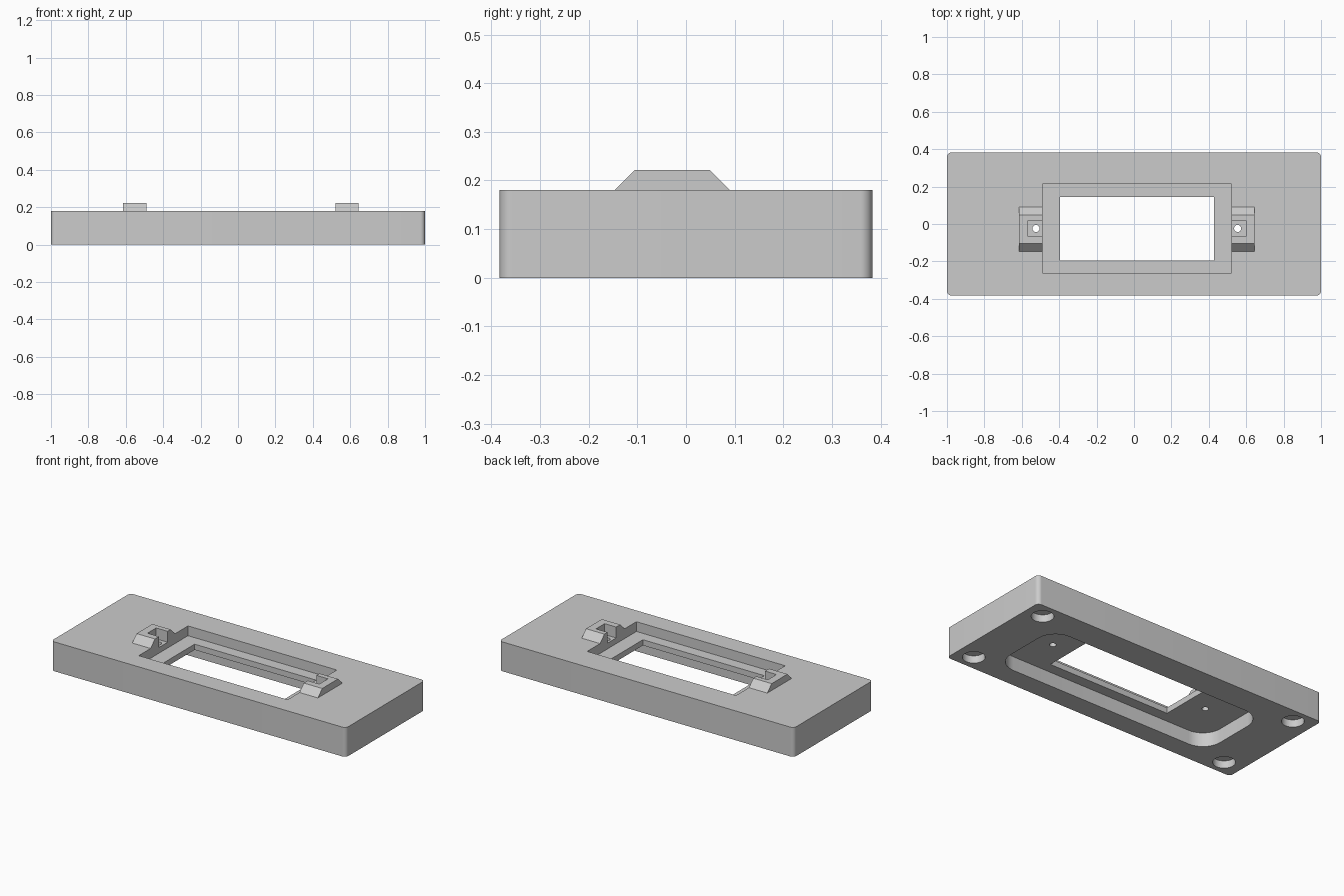
import bpy, bmesh, math

cube = bpy.data.objects.get("Cube")
if cube:
    bpy.data.objects.remove(cube, do_unlink=True)

grey = bpy.data.materials.new("plain grey")
grey.use_nodes = True
GREY = (0.6, 0.6, 0.6, 1)
grey.diffuse_color = GREY
grey.node_tree.nodes["Principled BSDF"].inputs["Base Color"].default_value = GREY


def prism(name, outline, depth, axis="z"):
    """Extrude a closed outline along z, or a (y, z) outline along x."""
    bm = bmesh.new()
    lo, hi = depth
    if axis == "z":
        pts, move = [(a, b, lo) for a, b in outline], (0, 0, hi - lo)
    else:
        pts, move = [(lo, a, b) for a, b in outline], (hi - lo, 0, 0)
    face = bm.faces.new([bm.verts.new(p) for p in pts])
    ext = bmesh.ops.extrude_face_region(bm, geom=[face])
    verts = [g for g in ext["geom"] if isinstance(g, bmesh.types.BMVert)]
    bmesh.ops.translate(bm, vec=move, verts=verts)
    bmesh.ops.recalc_face_normals(bm, faces=bm.faces)
    mesh = bpy.data.meshes.new(name)
    bm.to_mesh(mesh)
    bm.free()
    mesh.materials.append(grey)
    obj = bpy.data.objects.new(name, mesh)
    bpy.context.collection.objects.link(obj)
    return obj


def rect(x0, x1, y0, y1, r=0, steps=10):
    """Rectangle outline with optional rounded corners."""
    if not r:
        return [(x0, y0), (x1, y0), (x1, y1), (x0, y1)]
    centres = [(x1 - r, y1 - r), (x0 + r, y1 - r), (x0 + r, y0 + r), (x1 - r, y0 + r)]
    return [(cx + r * math.cos(a), cy + r * math.sin(a))
            for q, (cx, cy) in enumerate(centres)
            for a in [(q + i / steps) * math.pi / 2 for i in range(steps + 1)]]


def circle(cx, cy, r, n=32):
    return [(cx + r * math.cos(i * math.tau / n), cy + r * math.sin(i * math.tau / n))
            for i in range(n)]


def combine(target, tool, operation):
    mod = target.modifiers.new(operation, "BOOLEAN")
    mod.operation, mod.object, mod.solver = operation, tool, "EXACT"
    bpy.context.view_layer.objects.active = target
    bpy.ops.object.modifier_apply(modifier=mod.name)
    bpy.data.objects.remove(tool, do_unlink=True)


def cut(outline, lo, hi):
    combine(plate, prism("cutter", outline, (lo, hi)), "DIFFERENCE")


TOP, FLOOR, ROOF = 0.18, 0.12, 0.085
CX, CY = 0.015, -0.024

# Main plate
plate = prism("base_plate", rect(-1, 1, -0.383, 0.383, 0.025), (0, TOP))

# Sloped screw blocks at both ends of the window
slope = [(-0.157, 0.17), (-0.105, 0.222), (0.048, 0.222), (0.1, 0.17)]
for side in (-1, 1):
    ends = sorted((CX + side * 0.63, CX + side * 0.45))
    combine(plate, prism("screw_block", slope, ends, "x"), "UNION")

# Stepped window from above and rounded pocket from below
cut(rect(-0.49, 0.52, -0.262, 0.215), FLOOR, 0.3)
cut(rect(-0.725, 0.755, -0.26, 0.215, 0.12), -0.1, ROOF)
cut(rect(-0.396, 0.428, -0.194, 0.145), 0.05, 0.3)

# Nut slots and screw holes in the blocks
for side in (-1, 1):
    x0, x1 = sorted((CX + side * 0.583, CX + side * 0.48))
    cut(rect(x0, x1, -0.066, 0.018), 0.155, 0.3)
    cut(circle(CX + side * 0.539, CY, 0.019, 24), 0.05, 0.3)

# Round foot recesses in the underside corners
for x in (-0.88, 0.89):
    for y in (-0.29, 0.29):
        cut(circle(x, y, 0.062), -0.1, 0.045)

bpy.ops.object.select_all(action="DESELECT")
plate.select_set(True)
bpy.context.view_layer.objects.active = plate
bpy.ops.object.shade_smooth_by_angle(angle=math.radians(30))
